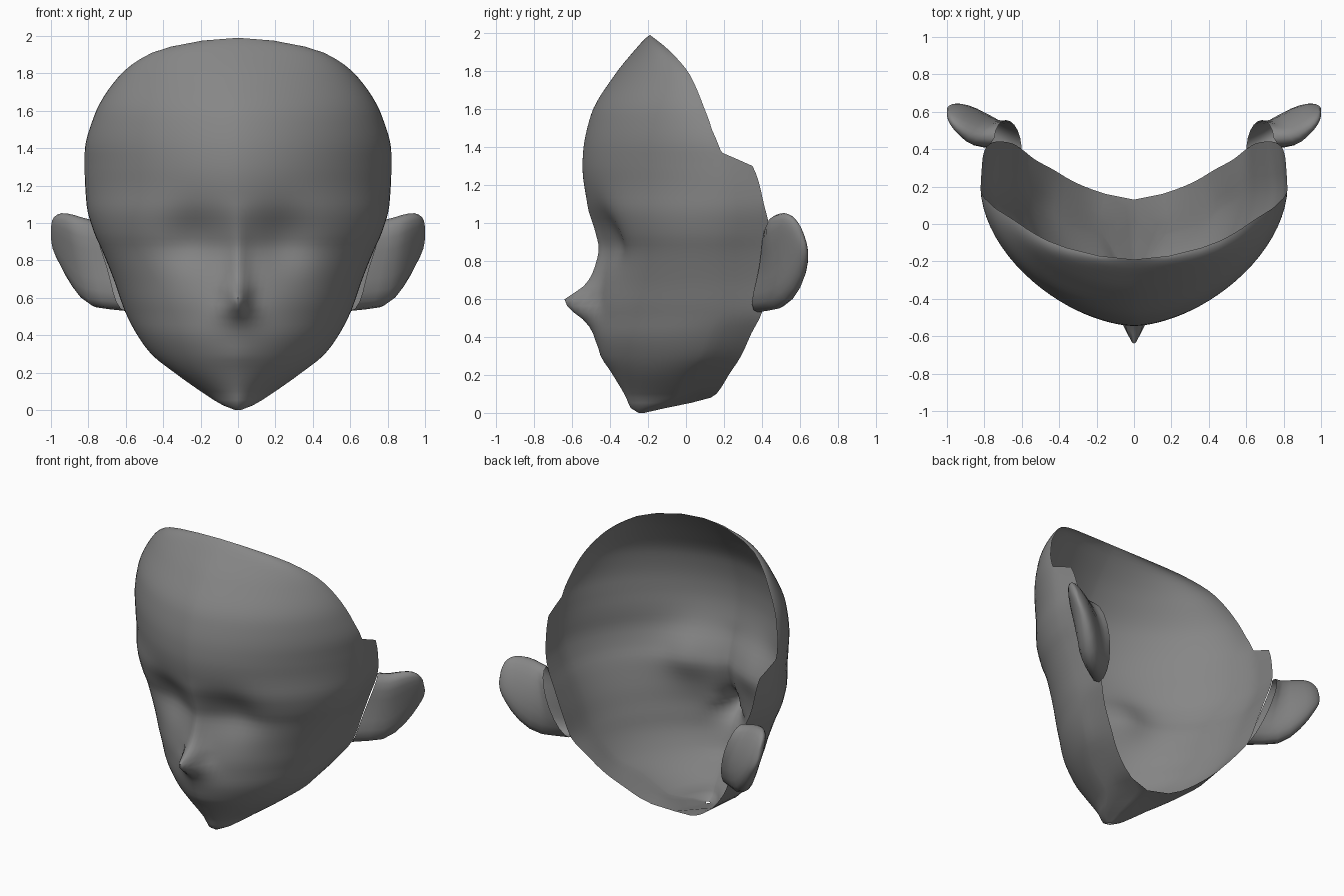
import bpy, bmesh
from math import sin, cos, pi, exp, radians

if "Cube" in bpy.data.objects:
    bpy.data.objects.remove(bpy.data.objects["Cube"])

grey = bpy.data.materials.new("dark_grey")
grey.diffuse_color = (0.24, 0.24, 0.24, 1)
grey.use_nodes = True
grey.node_tree.nodes["Principled BSDF"].inputs["Base Color"].default_value = grey.diffuse_color


def smooth_interp(keys, t):
    """Monotone cubic through rows (t, a, b, ...); returns [a, b, ...] at t."""
    n = len(keys)
    i = max(k for k in range(n - 1) if k == 0 or keys[k][0] <= t)
    h = keys[i + 1][0] - keys[i][0]
    s = min(1, max(0, (t - keys[i][0]) / h))

    def slope(k, c):
        if k < 0 or k > n - 2:
            return None
        return (keys[k + 1][c] - keys[k][c]) / (keys[k + 1][0] - keys[k][0])

    def tangent(k, c):
        a, b = slope(k - 1, c), slope(k, c)
        if a is None or b is None:
            return b if a is None else a
        return 2 * a * b / (a + b) if a * b > 0 else 0

    out = []
    for c in range(1, len(keys[0])):
        p, q = keys[i][c], keys[i + 1][c]
        out.append((2*s**3 - 3*s**2 + 1) * p + (s**3 - 2*s**2 + s) * h * tangent(i, c)
                   + (3*s**2 - 2*s**3) * q + (s**3 - s**2) * h * tangent(i + 1, c))
    return out


def loft(name, rows, closed=False, cap=False):
    """Skin rows of points, mirror across x, shade smooth."""
    bm = bmesh.new()
    g = [[bm.verts.new(p) for p in r] for r in rows]
    m = len(rows[0])
    for a, b in zip(g, g[1:]):
        for j in range(m if closed else m - 1):
            k = (j + 1) % m
            bm.faces.new((a[j], a[k], b[k], b[j]))
    if cap:
        bm.faces.new(g[-1])
    bmesh.ops.remove_doubles(bm, verts=bm.verts, dist=0.0008)
    me = bpy.data.meshes.new(name)
    bm.to_mesh(me)
    bm.free()
    me.materials.append(grey)
    ob = bpy.data.objects.new(name, me)
    bpy.context.collection.objects.link(ob)
    mod = ob.modifiers.new("mirror", 'MIRROR')
    mod.use_clip = True
    mod.merge_threshold = 0.001
    bpy.ops.object.select_all(action='DESELECT')
    ob.select_set(True)
    bpy.context.view_layer.objects.active = ob
    bpy.ops.object.shade_smooth_by_angle(angle=radians(70))
    return ob


# Face slices: z, front y, widest x, y there, open-edge x, open-edge y
SLICES = [
    (0.0, -0.25, 0.015, -0.24, 0, -0.22), (0.025, -0.29, 0.08, -0.19, 0, -0.11),
    (0.08, -0.315, 0.17, -0.05, 0, 0.13), (0.1, -0.325, 0.20, -0.04, 0.15, 0.16),
    (0.2, -0.385, 0.34, 0.0, 0.32, 0.225), (0.3, -0.44, 0.465, 0.1, 0.43, 0.29),
    (0.42, -0.47, 0.55, 0.15, 0.53, 0.345), (0.53, -0.47, 0.605, 0.2, 0.60, 0.40),
    (0.7, -0.45, 0.665, 0.2, 0.65, 0.43), (0.85, -0.435, 0.725, 0.2, 0.70, 0.44),
    (0.95, -0.465, 0.77, 0.21, 0.74, 0.44), (1.1, -0.52, 0.81, 0.22, 0.79, 0.41),
    (1.3, -0.545, 0.82, 0.2, 0.81, 0.35), (1.37, -0.542, 0.82, 0.185, 0.82, 0.19),
    (1.57, -0.50, 0.77, 0.10, 0.77, 0.11), (1.78, -0.375, 0.64, 0.01, 0.64, 0.02),
    (1.91, -0.27, 0.46, -0.10, 0.46, -0.09), (1.975, -0.21, 0.19, -0.175, 0.19, -0.17),
    (1.99, -0.19, 0, -0.19, 0, -0.19)]
# Fullness of the cheeks: z, superellipse power
FULL = [(0, 1.6), (0.25, 1.7), (0.6, 1.82), (0.9, 1.95), (1.25, 1.72), (2, 1.72)]
# Nose: z, forward reach, half width
NOSE = [(0.34, 0, 0.10), (0.42, 0.02, 0.09), (0.48, 0.06, 0.075), (0.56, 0.155, 0.05),
        (0.6, 0.175, 0.04), (0.65, 0.10, 0.045), (0.73, 0.05, 0.04), (0.85, 0.03, 0.035),
        (1.0, 0.012, 0.04), (1.12, 0, 0.05)]


def bump(x, z, cx, cz, sx, sz):
    return exp(-((x - cx) / sx) ** 2 / 2 - ((z - cz) / sz) ** 2 / 2)


def face_row(z):
    yf, xs, ys, xb, yb = smooth_interp(SLICES, z)
    p = smooth_interp(FULL, z)[0]
    reach, width = smooth_interp(NOSE, z)
    row = []
    for i in range(25):
        a = (i / 24) ** 1.3 * pi / 2
        x = xs * sin(a) ** (2 / p) if i else 0
        y = ys + (yf - ys) * max(0, cos(a)) ** (2 / p)
        y += 0.065 * bump(x, z, 0.24, 0.92, 0.11, 0.12)      # eye socket
        y -= 0.010 * bump(x, z, 0.0, 0.31, 0.10, 0.04)       # lips
        y -= reach * exp(-(x / width) ** 2 / 2)              # nose
        row.append((x, y, z))
    for i in range(1, 5):                                    # side back to open edge
        f = i / 4
        row.append((xs + (xb - xs) * f, ys + (yb - ys) * f, z))
    return row


levels = []
for a, b in zip(SLICES, SLICES[1:]):
    n = max(1, round((b[0] - a[0]) / 0.035))
    levels += [a[0] + (b[0] - a[0]) * k / n for k in range(n)]
loft("face", [face_row(z) for z in levels + [1.99]])

# Ear rings: centre x, y, z, half height, half thickness, x lean and y lean with height
EAR = [(0.675, 0.42, 0.77, 0.24, 0.11, 0.30, 0.17), (0.80, 0.475, 0.79, 0.24, 0.105, 0.15, -0.06),
       (0.89, 0.54, 0.85, 0.20, 0.08, 0.10, -0.22), (0.955, 0.585, 0.91, 0.135, 0.05, 0.08, -0.32),
       (0.985, 0.605, 0.93, 0.085, 0.025, 0.05, -0.35), (0.995, 0.615, 0.935, 0.04, 0.008, 0, -0.3)]


def ear_ring(t):
    cx, cy, cz, h, th, lx, ly = smooth_interp([(i, *e) for i, e in enumerate(EAR)], t)
    ring = []
    for k in range(20):
        a = -2 * pi * k / 20
        up, out, along = h * cos(a), th * sin(a), 0
        if out < 0:                                          # hollow front of the ear
            out *= 1 - 0.6 * sin(a) ** 2 * (1 - t / 5)
        else:                                                # open edge behind the ear
            along = 0.07 * sin(a) * max(0, 1 - t)
        ring.append((cx - 0.62 * out + 0.78 * along + lx * up,
                     cy + 0.78 * out + 0.62 * along + ly * up, cz + up))
    return ring


loft("ears", [ear_ring(i / 2) for i in range(11)], closed=True, cap=True)
